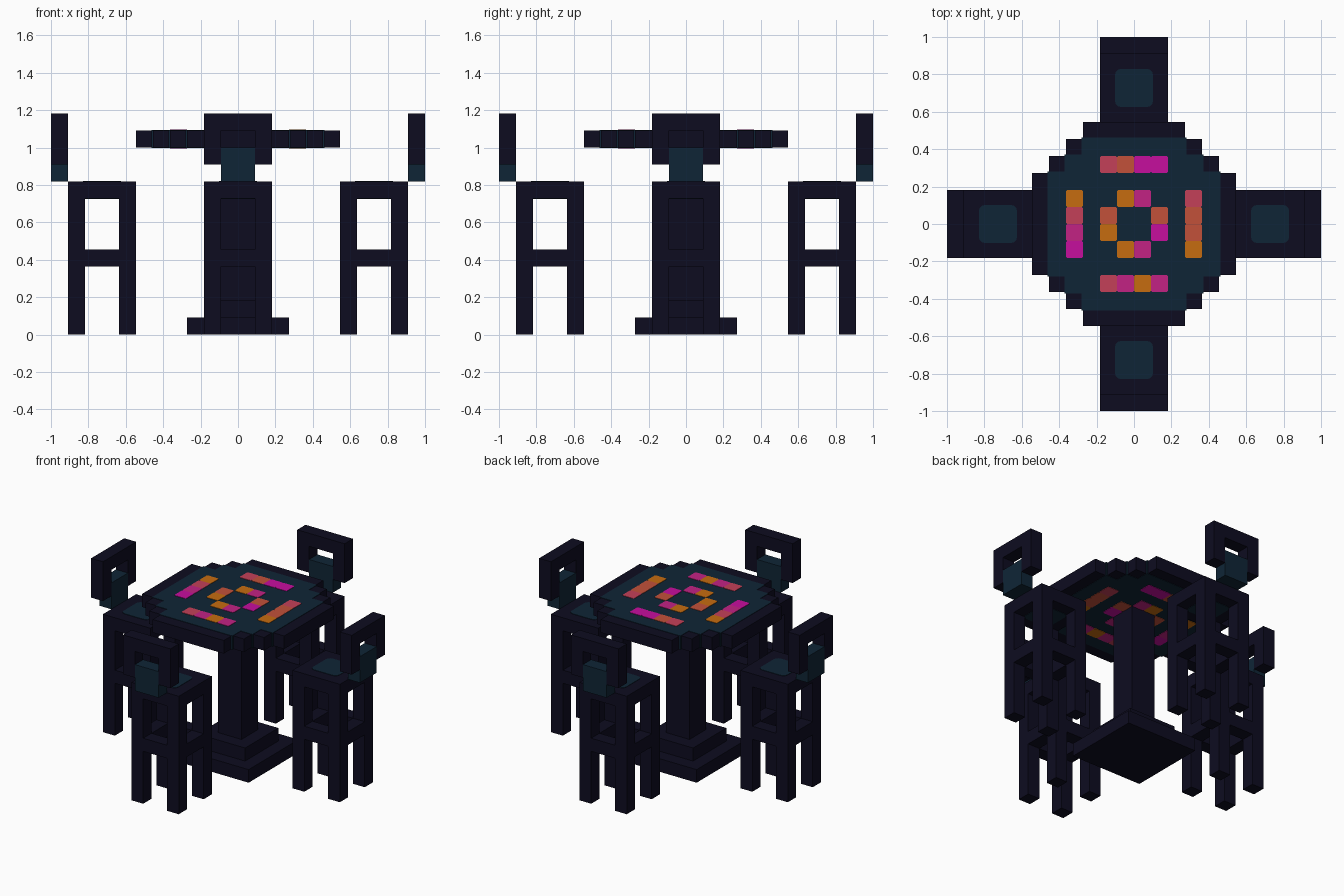
import bpy, bmesh, math
from mathutils import Matrix, Vector

if "Cube" in bpy.data.objects:
    bpy.data.objects.remove(bpy.data.objects["Cube"])

U = 1 / 11  # size of one block


def material(name, code):
    def linear(c):
        return c / 12.92 if c <= 0.04045 else ((c + 0.055) / 1.055) ** 2.4
    rgb = [linear(int(code[i:i + 2], 16) / 255) for i in (0, 2, 4)] + [1]
    m = bpy.data.materials.new(name)
    m.use_nodes = True
    m.diffuse_color = rgb
    m.node_tree.nodes["Principled BSDF"].inputs["Base Color"].default_value = rgb
    return m


dark = material("dark navy", "0D0C20")
teal = material("deep teal", "0F2536")
tiles = {
    "O": material("orange", "C66C10"),
    "C": material("coral", "C2513A"),
    "R": material("rose", "C44058"),
    "P": material("pink", "C22284"),
    "M": material("magenta", "C60E9E"),
}


def finish(name, bm, mat, turn=0):
    """Turn block units into a finished object, rotated about the table."""
    bmesh.ops.recalc_face_normals(bm, faces=bm.faces)
    bm.transform(Matrix.Rotation(turn, 4, "Z") @ Matrix.Scale(U, 4))
    mesh = bpy.data.meshes.new(name)
    bm.to_mesh(mesh)
    bm.free()
    mesh.materials.append(mat)
    obj = bpy.data.objects.new(name, mesh)
    bpy.context.collection.objects.link(obj)
    return obj


def add_box(bm, lo, hi, round_by=0):
    lo, hi = Vector(lo), Vector(hi)
    verts = bmesh.ops.create_cube(bm, size=1)["verts"]
    for v in verts:
        v.co = (lo + hi) / 2 + v.co * (hi - lo)
    if round_by:
        upright = [e for e in bm.edges if e.verts[0] in verts
                   and abs(e.verts[0].co.z - e.verts[1].co.z) > 0.5]
        bmesh.ops.bevel(bm, geom=upright, offset=round_by, segments=3,
                        profile=0.5, affect="EDGES")


def boxes(name, mat, spans, turn=0, round_by=0):
    bm = bmesh.new()
    for lo, hi in spans:
        add_box(bm, lo, hi, round_by)
    return finish(name, bm, mat, turn)


def stepped_slab(name, mat, corner, z0, z1):
    """Repeat a stepped corner four times and extrude the outline."""
    bm = bmesh.new()
    loop = list(corner)
    for _ in range(3):
        corner = [(-y, x) for x, y in corner]
        loop += corner
    face = bm.faces.new([bm.verts.new((x, y, z0)) for x, y in loop])
    top = bmesh.ops.extrude_face_region(bm, geom=[face])["geom"]
    for v in top:
        if isinstance(v, bmesh.types.BMVert):
            v.co.z = z1
    return finish(name, bm, mat)


# Pedestal
boxes("pedestal_base", dark, [((-3, -3, 0), (3, 3, 1))])
boxes("pedestal_step", dark, [((-2, -2, 1), (2, 2, 2))])
boxes("pedestal_column", dark, [((-1, -1, 2), (1, 1, 11))])

# Tabletop with a teal inlay showing on both sides
stepped_slab("tabletop_rim", dark,
             [(6, 3), (5, 3), (5, 4), (4, 4), (4, 5), (3, 5), (3, 6)], 11, 12)
e = 0.1
stepped_slab("tabletop_inlay", teal,
             [(5 + e, 3 + e), (4 + e, 3 + e), (4 + e, 4 + e), (3 + e, 4 + e),
              (3 + e, 5 + e)], 10.97, 12.03)

# Glowing tiles: start cell, direction, colours along the run
runs = [((-2, 3), (1, 0), "RCMM"), ((-2, -4), (1, 0), "RPOP"),
        ((-4, 1), (0, -1), "ORPM"), ((3, 1), (0, -1), "RCCO"),
        ((-1, 1), (1, 0), "OP"), ((-1, -2), (1, 0), "OP"),
        ((-2, 0), (0, -1), "CO"), ((1, 0), (0, -1), "CM")]
cells = {key: [] for key in tiles}
for (x, y), (dx, dy), colours in runs:
    for i, key in enumerate(colours):
        a, b = x + i * dx, y + i * dy
        cells[key].append(((a, b, 10.94), (a + 1, b + 1, 12.06)))
for key, mat in tiles.items():
    boxes(mat.name + "_tiles", mat, cells[key], round_by=0.12)

# Four stools, each built on the +x side and turned into place
for side, turn in (("left", 0), ("back", 1), ("right", 2), ("front", 3)):
    t = turn * math.pi / 2
    legs = [((x, y, 0), (x + 1, y + 1, 8)) for x in (6, 9) for y in (-2, 1)]
    boxes(side + "_stool_legs", dark, legs, t)
    rungs = [((7, y, 4), (9, y + 1, 5)) for y in (-2, 1)]
    rungs += [((x, -1, 4), (x + 1, 1, 5)) for x in (6, 9)]
    boxes(side + "_stool_rungs", dark, rungs, t)
    boxes(side + "_stool_seat", dark, [((6, -2, 8), (10, 2, 9))], t)
    boxes(side + "_stool_cushion", teal,
          [((6.88, -1.12, 7.97), (9.12, 1.12, 9.03))], t, 0.35)
    frame = [((10, -2, 10), (11, -1, 12)), ((10, 1, 10), (11, 2, 12)),
             ((10, -2, 12), (11, 2, 13))]
    boxes(side + "_stool_back_frame", dark, frame, t)
    boxes(side + "_stool_back_pad", teal, [((10, -1, 9), (11, 1, 11))], t)
